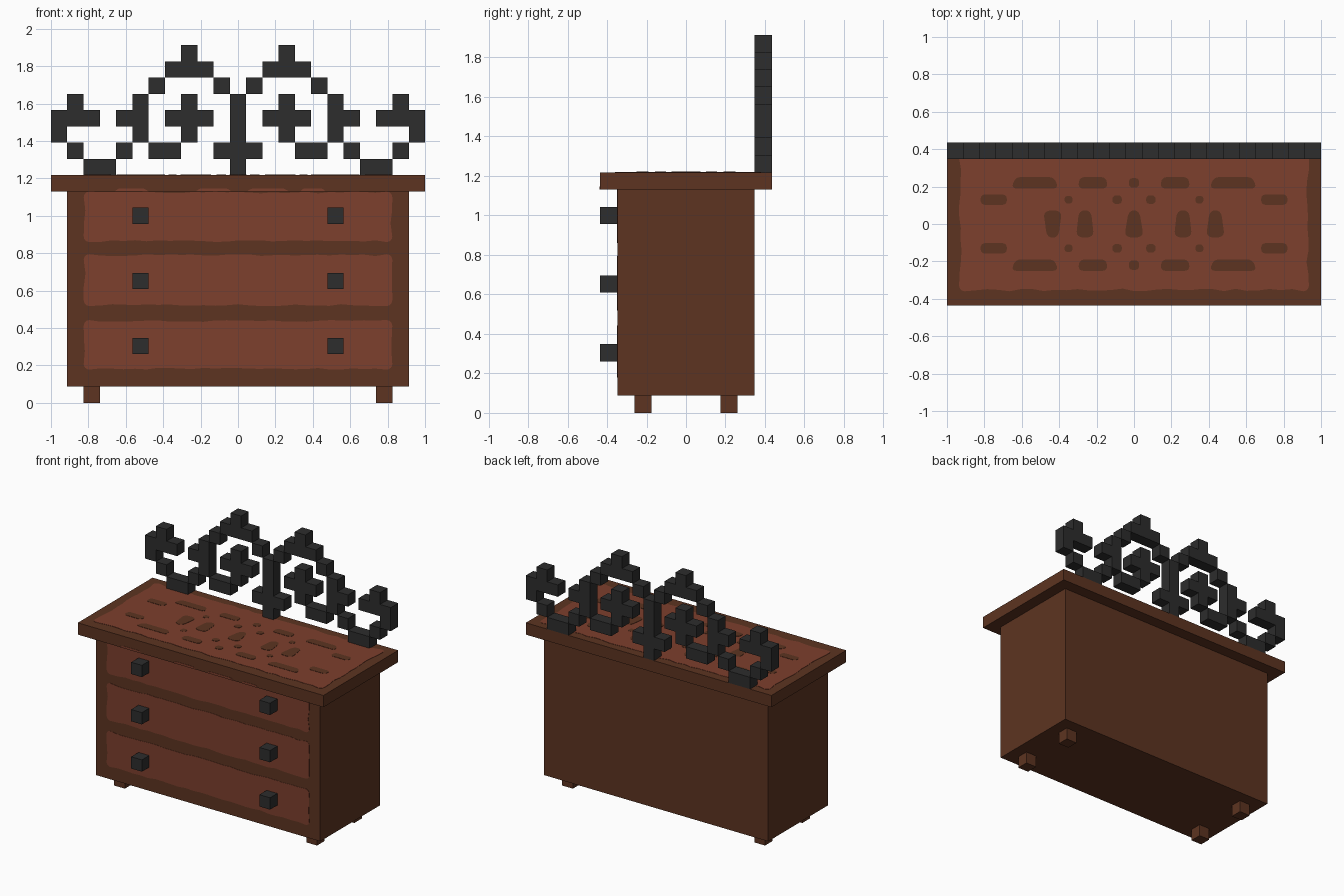
import bpy, bmesh, math, random
from mathutils import Vector

random.seed(4)
U = 2 / 23          # block size
PLATE = 0.002       # thickness of painted details

if "Cube" in bpy.data.objects:
    bpy.data.objects.remove(bpy.data.objects["Cube"], do_unlink=True)


def material(name, rgb):
    mat = bpy.data.materials.new(name)
    mat.use_nodes = True
    mat.diffuse_color = (*rgb, 1)
    mat.node_tree.nodes["Principled BSDF"].inputs["Base Color"].default_value = (*rgb, 1)
    return mat


dark_wood = material("dark wood", (0.109, 0.034, 0.015))
red_wood = material("red wood", (0.205, 0.05, 0.026))
iron = material("black iron", (0.026, 0.026, 0.026))


def finish(name, bm, mat):
    mesh = bpy.data.meshes.new(name)
    bm.to_mesh(mesh)
    bm.free()
    mesh.materials.append(mat)
    obj = bpy.data.objects.new(name, mesh)
    bpy.context.collection.objects.link(obj)
    return obj


def box(name, low, high, mat):
    """Box between two corners given in blocks."""
    low, high = Vector(low) * U, Vector(high) * U
    bm = bmesh.new()
    bmesh.ops.create_cube(bm, size=1)
    bmesh.ops.scale(bm, vec=high - low, verts=bm.verts)
    bmesh.ops.translate(bm, vec=(low + high) / 2, verts=bm.verts)
    return finish(name, bm, mat)


def outline(u, v, w, h, radius, wave=0, taper=0):
    """Rounded rectangle with optional wavy edges and taper towards +v."""
    corners = []
    for i, (su, sv) in enumerate([(1, 1), (-1, 1), (-1, -1), (1, -1)]):
        cu, cv = su * (w / 2 - radius), sv * (h / 2 - radius)
        arc = [math.pi / 2 * (i + k / 4) for k in range(5)]
        corners.append([(cu + radius * math.cos(a), cv + radius * math.sin(a)) for a in arc])
    points = []
    for i, corner in enumerate(corners):
        points += corner
        a, b = Vector(corner[-1]), Vector(corners[(i + 1) % 4][0])
        count = int((b - a).length / 0.06) if wave else 0
        for k in range(1, count):
            p = a.lerp(b, k / count)
            points.append(tuple(p * (1 - random.uniform(0, wave) / p.length)
                                if i % 2 else (p.x, p.y - math.copysign(random.uniform(0, wave), p.y))))
    return [(u + p * (1 - taper * q / h), v + q) for p, q in points]


def plate(name, points, place, normal, mat):
    bm = bmesh.new()
    face = bm.faces.new([bm.verts.new(place(*p)) for p in points])
    new = bmesh.ops.extrude_face_region(bm, geom=[face])["geom"]
    bmesh.ops.translate(bm, vec=Vector(normal) * PLATE,
                        verts=[g for g in new if isinstance(g, bmesh.types.BMVert)])
    bmesh.ops.recalc_face_normals(bm, faces=bm.faces)
    return finish(name, bm, mat)


def front_plate(name, points, y, mat):
    return plate(name, points, lambda x, z: (x, y, z), (0, -1, 0), mat)


def top_plate(name, points, z, mat):
    return plate(name, points, lambda x, y: (x, y, z), (0, 0, 1), mat)


# Carcass, table top and feet
box("chest_body", (-10.5, -4, 1), (10.5, 4, 13), dark_wood)
box("table_top", (-11.5, -5, 13), (11.5, 5, 14), dark_wood)
for side, x in (("left", 8.5), ("right", -9.5)):
    for end, y in (("front", -3), ("back", 2)):
        box(f"{end}_{side}_foot", (x, y, 0), (x + 1, y + 1, 1), dark_wood)

# Drawer fronts with a pair of block handles each
for level, z, low, high in (("lower", 3, 0.178, 0.443), ("middle", 7, 0.518, 0.795), ("upper", 11, 0.86, 1.13)):
    shape = outline(0, (low + high) / 2, 1.65, high - low, 0.03, 0.01)
    front_plate(f"{level}_drawer_front", shape, -4 * U, red_wood)
    for side, x in (("left", 5.5), ("right", -6.5)):
        box(f"{level}_{side}_handle", (x, -5, z), (x + 1, -4, z + 1), iron)

# Worn marks along the lower front edge of the top
for x, w in ((-0.57, 0.16), (-0.13, 0.17), (0.16, 0.2), (0.4, 0.12)):
    front_plate("edge_mark", outline(x, 13 * U + 0.008, w, 0.016, 0.007, 0, 0.3), -5 * U, red_wood)

# Red panel on the top
top_z = 14 * U
top_plate("top_panel", outline(0, 0.01, 1.87, 0.74, 0.03, 0.015), top_z, red_wood)

# Dark inlay spots, mirrored across the panel: x, y, width, depth, taper
spots = [
    (0.53, 0.22, 0.23, 0.06, 0.2), (0.22, 0.22, 0.15, 0.06, 0.1), (0, 0.22, 0.055, 0.05, 0),
    (0.75, 0.13, 0.14, 0.055, 0), (0.35, 0.13, 0.042, 0.04, 0), (0.09, 0.13, 0.05, 0.045, 0),
    (0.435, 0, 0.08, 0.145, 0.5), (0.262, 0, 0.08, 0.145, 0.4), (0, 0, 0.08, 0.145, 0.6),
]
for x, y, w, d, taper in spots:
    for px in {x, -x}:
        for py in {y, -y}:
            flip = -1 if px == -0.435 else 1
            shape = outline(px, py, w, d, min(w, d) * 0.4, 0, taper * flip)
            top_plate("inlay_spot", shape, top_z + PLATE, dark_wood)

# Iron scrollwork: half pattern from the centre column outwards, top row first
pattern = [
    "...#........",
    "..###.......",
    ".#...#......",
    "#..#..#...#.",
    "#.###.##.###",
    "#..#..#....#",
    "##..##.#..#.",
    "#.......##..",
]
cells = set()
for row, line in enumerate(reversed(pattern)):
    for col, mark in enumerate(line):
        if mark == "#":
            cells |= {(col, row), (-col, row)}

bm = bmesh.new()
for col, row in cells:
    centre = Vector((col, 4.5, 14.5 + row)) * U
    for n in map(Vector, ((1, 0, 0), (-1, 0, 0), (0, 1, 0), (0, -1, 0), (0, 0, 1), (0, 0, -1))):
        if n.y == 0 and (col + int(n.x), row + int(n.z)) in cells:
            continue
        a = Vector((n.y, n.z, n.x))
        b = n.cross(a)
        bm.faces.new([bm.verts.new(centre + (n + a * s + b * t) * U / 2)
                      for s, t in ((1, 1), (-1, 1), (-1, -1), (1, -1))])
finish("iron_scrollwork", bm, iron)
